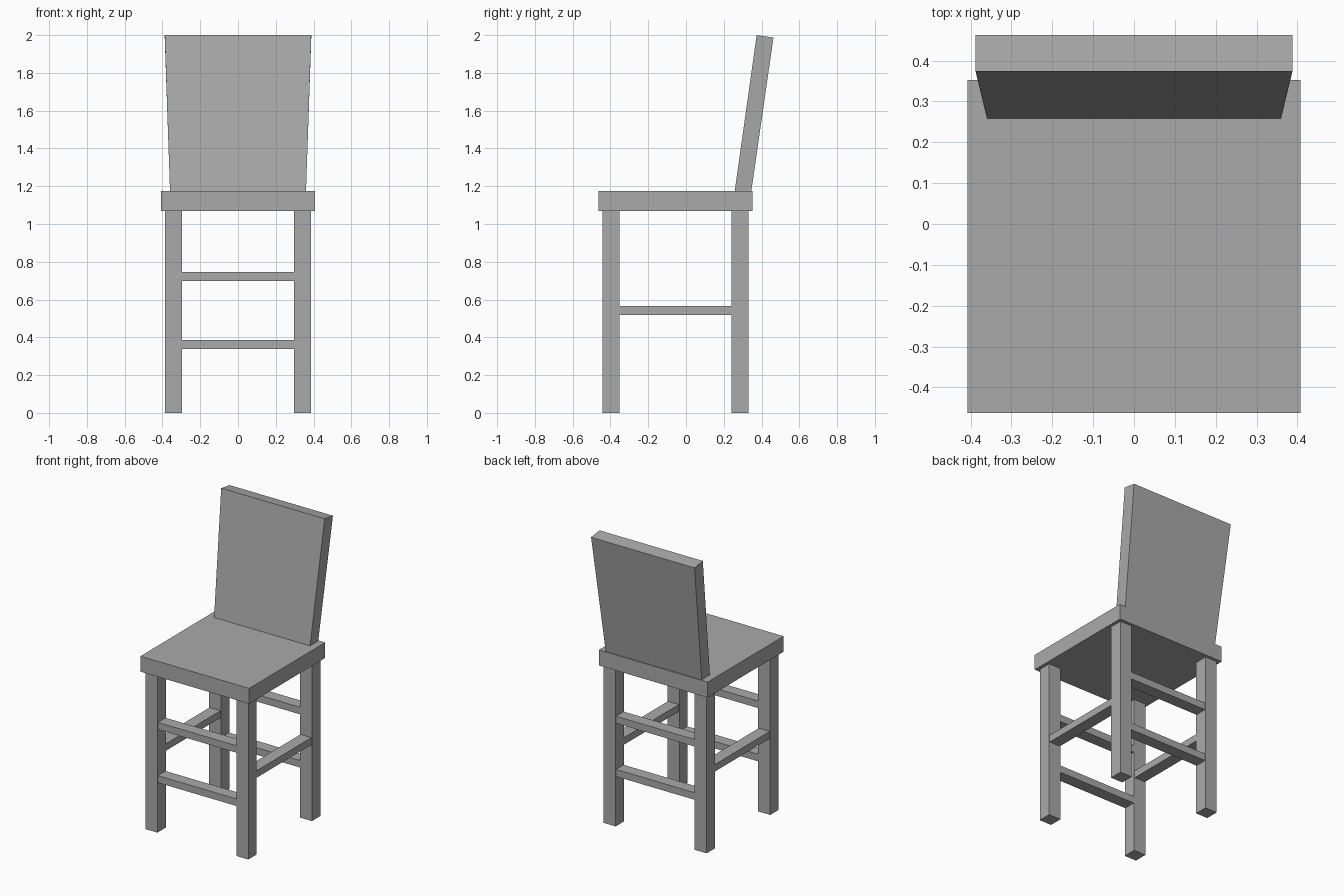
import bpy

if "Cube" in bpy.data.objects:
    bpy.data.objects.remove(bpy.data.objects["Cube"])

grey = bpy.data.materials.new("plain grey")
grey.diffuse_color = (0.4, 0.4, 0.4, 1)
grey.use_nodes = True
grey.node_tree.nodes["Principled BSDF"].inputs["Base Color"].default_value = grey.diffuse_color

BOX_FACES = [(3, 2, 1, 0), (4, 5, 6, 7), (0, 1, 5, 4), (1, 2, 6, 5), (2, 3, 7, 6), (3, 0, 4, 7)]


def solid(name, verts):
    """Six-sided solid from four bottom and four top corners."""
    mesh = bpy.data.meshes.new(name)
    mesh.from_pydata(verts, [], BOX_FACES)
    mesh.materials.append(grey)
    obj = bpy.data.objects.new(name, mesh)
    bpy.context.collection.objects.link(obj)
    return obj


def box(name, x0, x1, y0, y1, z0, z1):
    return solid(name, [(x, y, z) for z in (z0, z1)
                        for x, y in ((x0, y0), (x1, y0), (x1, y1), (x0, y1))])


SEAT_Z0, SEAT_Z1 = 1.07, 1.175
LEG = 0.09            # leg thickness
LEG_X = 0.341         # leg centre, sideways
LEG_Y = {"front": -0.396, "back": 0.286}
RUNG_W, RUNG_H = 0.082, 0.048
H = LEG / 2

# Seat
box("seat", -0.408, 0.408, -0.463, 0.352, SEAT_Z0, SEAT_Z1)

# Legs, and two cross rungs per front and back pair
for row, y in LEG_Y.items():
    for side, x in (("left", -LEG_X), ("right", LEG_X)):
        box(f"{row}_{side}_leg", x - H, x + H, y - H, y + H, 0, SEAT_Z0)
    for level, z in (("lower", 0.361), ("upper", 0.722)):
        box(f"{row}_{level}_rung", -LEG_X + H, LEG_X - H,
            y - RUNG_W / 2, y + RUNG_W / 2, z - RUNG_H / 2, z + RUNG_H / 2)

# One side rung between the front and back legs
for side, x in (("left", -LEG_X), ("right", LEG_X)):
    box(f"{side}_side_rung", x - RUNG_W / 2, x + RUNG_W / 2,
        LEG_Y["front"] + H, LEG_Y["back"] - H, 0.541 - RUNG_H / 2, 0.541 + RUNG_H / 2)

# Backrest: leans back and widens towards the top
b, t = 0.36, 0.388
solid("backrest", [(-b, 0.258, SEAT_Z1), (b, 0.258, SEAT_Z1), (b, 0.346, SEAT_Z1), (-b, 0.346, SEAT_Z1),
                   (-t, 0.374, 2.0), (t, 0.374, 2.0), (t, 0.463, 1.987), (-t, 0.463, 1.987)])
